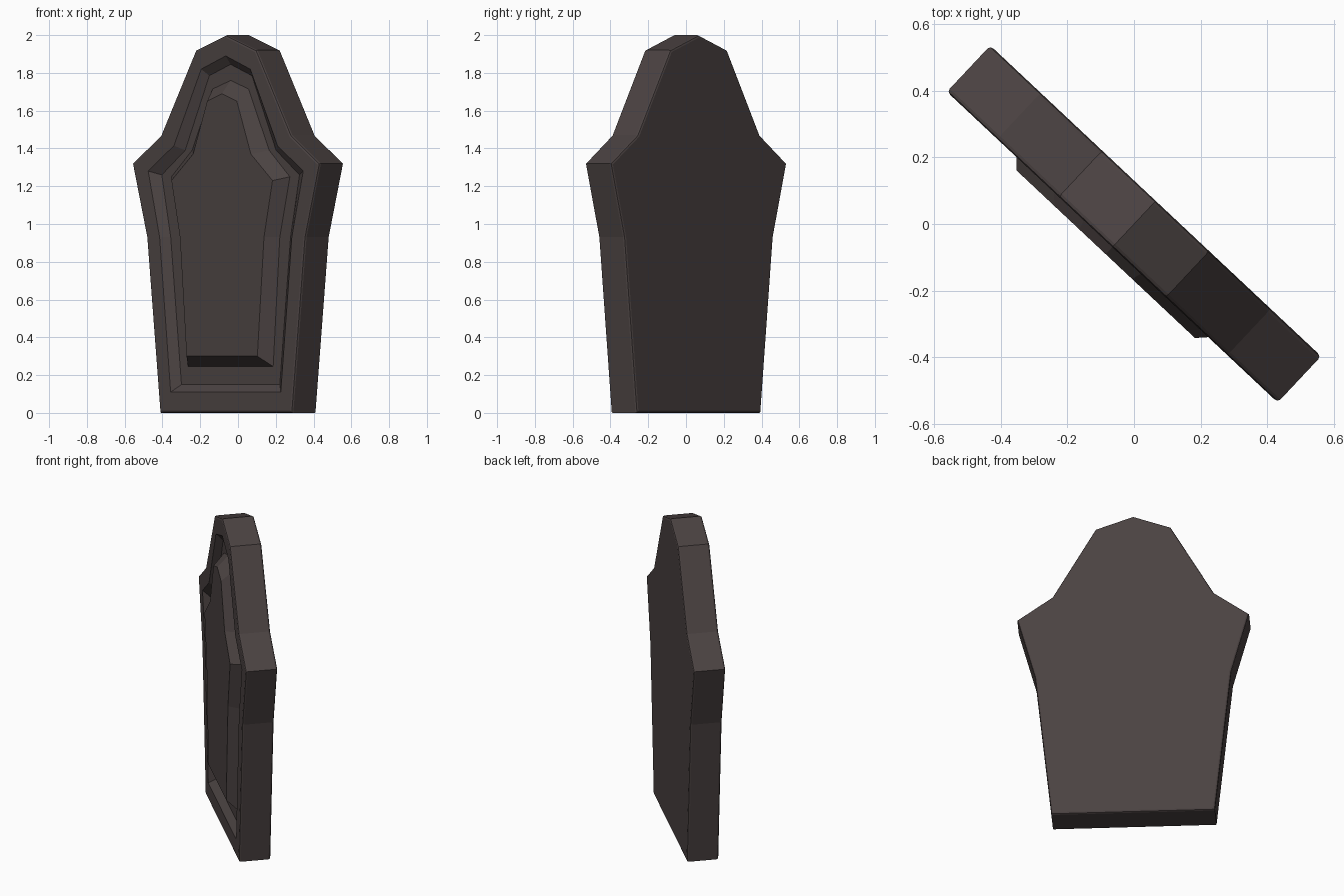
import bpy, bmesh, math
from mathutils import Matrix

if "Cube" in bpy.data.objects:
    bpy.data.objects.remove(bpy.data.objects["Cube"])

stone = bpy.data.materials.new("dark_stone")
stone.diffuse_color = (0.07, 0.055, 0.054, 1)
stone.use_nodes = True
stone.node_tree.nodes["Principled BSDF"].inputs["Base Color"].default_value = stone.diffuse_color
TURN = Matrix.Rotation(math.radians(-43.2), 4, 'Z')

# Right half of each outline (half width, height), bottom to apex
OUTER = [(.48, 0), (.576, .93), (.68, 1.32), (.473, 1.47), (.22, 1.92), (0, 2)]
RECESS = [(.40, .11), (.48, .93), (.563, 1.28), (.376, 1.415), (.178, 1.82), (0, 1.89)]
FLOOR = [(.357, .15), (.435, .93), (.50, 1.26), (.33, 1.39), (.155, 1.785), (0, 1.845)]
BASE = [(.309, .245), (.357, .93), (.43, 1.25), (.28, 1.39), (.13, 1.715), (0, 1.76)]
TOP = [(.257, .30), (.305, .93), (.367, 1.23), (.21, 1.37), (.108, 1.65), (0, 1.69)]


def loft(name, sections, cap_first, cap_last, bevel=0):
    """Bridge mirrored outlines placed at distances in front of the centre."""
    bm = bmesh.new()
    rings = []
    for half, depth in sections:
        pts = half + [(-x, z) for x, z in reversed(half[:-1])]
        rings.append([bm.verts.new((x, -depth, z)) for x, z in pts])
    for a, b in zip(rings, rings[1:]):
        for i in range(len(a)):
            j = (i + 1) % len(a)
            bm.faces.new((a[i], a[j], b[j], b[i]))
    if cap_first:
        bm.faces.new(rings[0])
    if cap_last:
        bm.faces.new(rings[-1])
    bmesh.ops.recalc_face_normals(bm, faces=bm.faces)
    if not cap_first:
        # open shell: make the front cap look forward
        bm.normal_update()
        if max(bm.faces, key=lambda f: f.calc_area()).normal.y > 0:
            bmesh.ops.reverse_faces(bm, faces=bm.faces)
    if bevel:
        edges = [bm.edges.get((r[i], r[(i + 1) % len(r)]))
                 for r in rings[:2] for i in range(len(r))]
        bmesh.ops.bevel(bm, geom=edges, offset=bevel, segments=2,
                        profile=0.5, affect='EDGES')
    me = bpy.data.meshes.new(name)
    bm.to_mesh(me)
    bm.free()
    me.materials.append(stone)
    ob = bpy.data.objects.new(name, me)
    bpy.context.collection.objects.link(ob)
    ob.matrix_world = TURN
    return ob


# Thick slab with a sunken groove around the panel
slab = loft("slab", [(OUTER, -.095), (OUTER, .095), (RECESS, .095),
                     (FLOOR, .057), (BASE, .057)], True, False, bevel=.012)

# Raised panel with sloping sides
panel = loft("raised_panel", [(BASE, .057), (TOP, .124)], False, True)
